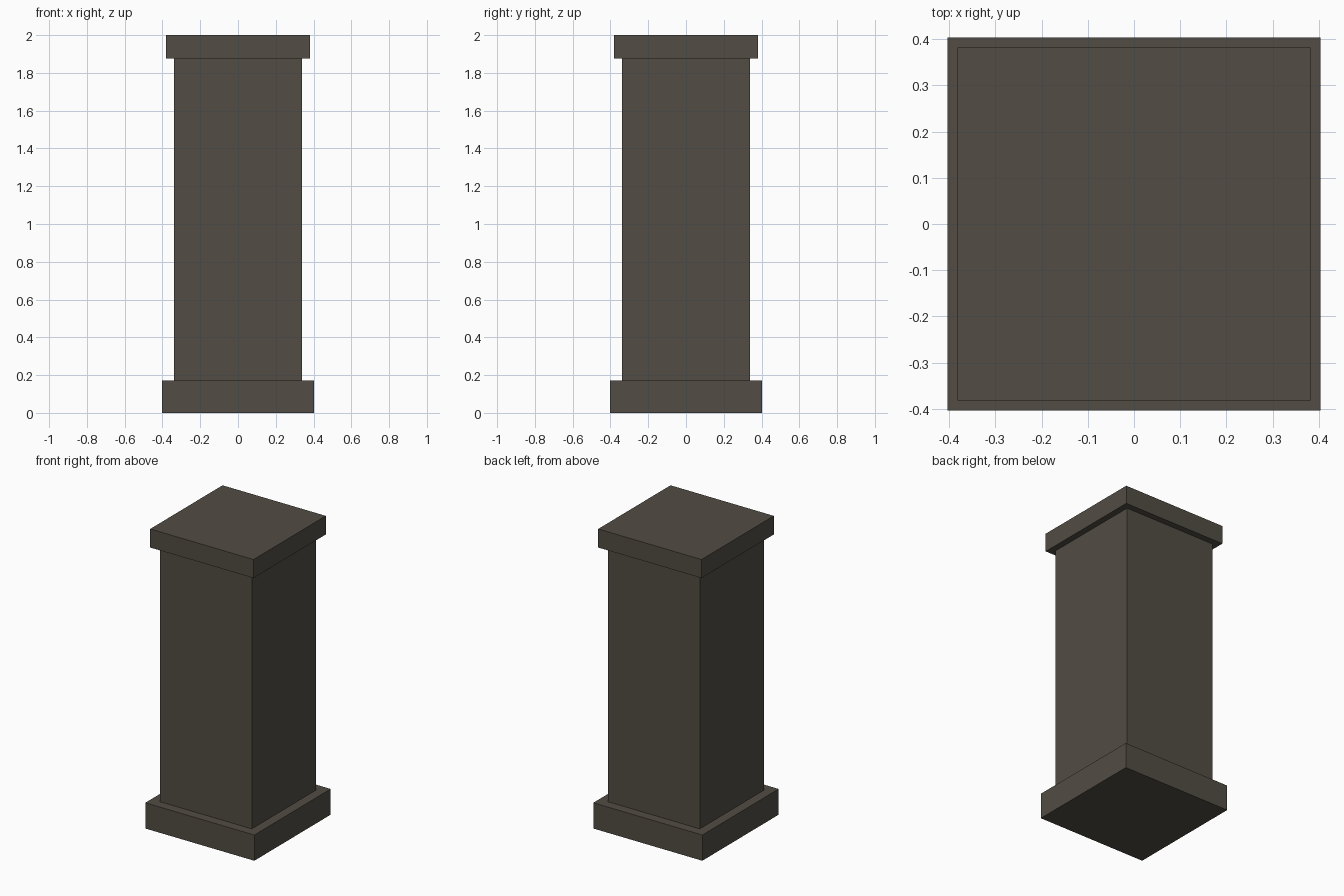
import bpy

cube = bpy.data.objects.get("Cube")
if cube:
    bpy.data.objects.remove(cube, do_unlink=True)

# Dark warm stone
COLOUR = (0.085, 0.075, 0.058, 1.0)
stone = bpy.data.materials.new("dark_stone")
stone.use_nodes = True
stone.diffuse_color = COLOUR
bsdf = next(n for n in stone.node_tree.nodes if n.type == "BSDF_PRINCIPLED")
bsdf.inputs["Base Color"].default_value = COLOUR


def block(name, width, bottom, top):
    """Square block centred on the z axis."""
    bpy.ops.mesh.primitive_cube_add(size=1, location=(0, 0, (bottom + top) / 2))
    obj = bpy.context.object
    obj.name = name
    obj.scale = (width, width, top - bottom)
    bpy.ops.object.transform_apply(location=False, rotation=False, scale=True)
    obj.data.materials.append(stone)
    return obj


# Pillar: plinth, shaft and cap
block("plinth", 0.806, 0.0, 0.172)
block("shaft", 0.68, 0.172, 1.876)
block("cap", 0.764, 1.876, 2.0)
